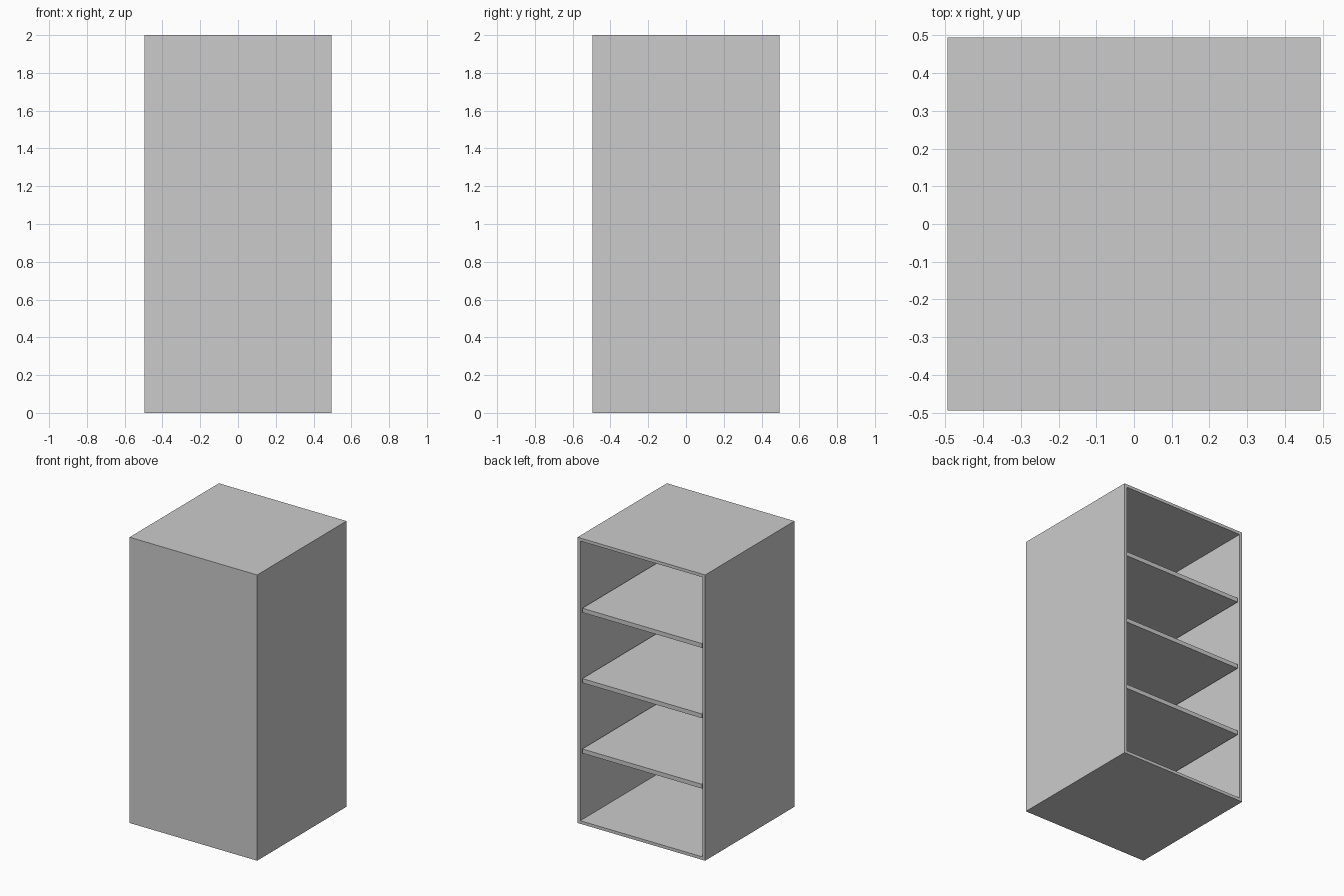
import bpy, bmesh
from mathutils import Vector

if "Cube" in bpy.data.objects:
    bpy.data.objects.remove(bpy.data.objects["Cube"])

W, H, T = 0.988, 2.0, 0.03   # outer width/depth, height, board thickness
RECESS = 0.01                # shelves sit slightly behind the open edge
SHELVES = 3


def finish(name, bm):
    bmesh.ops.recalc_face_normals(bm, faces=bm.faces[:])
    mesh = bpy.data.meshes.new(name)
    bm.to_mesh(mesh)
    bm.free()
    obj = bpy.data.objects.new(name, mesh)
    bpy.context.collection.objects.link(obj)
    return obj


def box(size, centre):
    bm = bmesh.new()
    bmesh.ops.create_cube(bm, size=1)
    bmesh.ops.scale(bm, vec=size, verts=bm.verts)
    bmesh.ops.translate(bm, vec=centre, verts=bm.verts)
    return bm


# Cabinet shell: inset the +y side and push it in to hollow the box
bm = box((W, W, H), (0, 0, H / 2))
opening = max(bm.faces, key=lambda f: f.calc_center_median().y)
bmesh.ops.inset_region(bm, faces=[opening], thickness=T)
pushed = bmesh.ops.extrude_discrete_faces(bm, faces=[opening])["faces"]
bmesh.ops.translate(bm, vec=Vector((0, T - W, 0)), verts=pushed[0].verts[:])
finish("cabinet_shell", bm)

# Evenly spaced shelves
pitch = (H - T) / (SHELVES + 1)
depth = W - T - RECESS
for i in range(1, SHELVES + 1):
    centre = (0, (T - RECESS) / 2, i * pitch + T / 2)
    finish(f"shelf_{i}", box((W - 2 * T, depth, T), centre))
